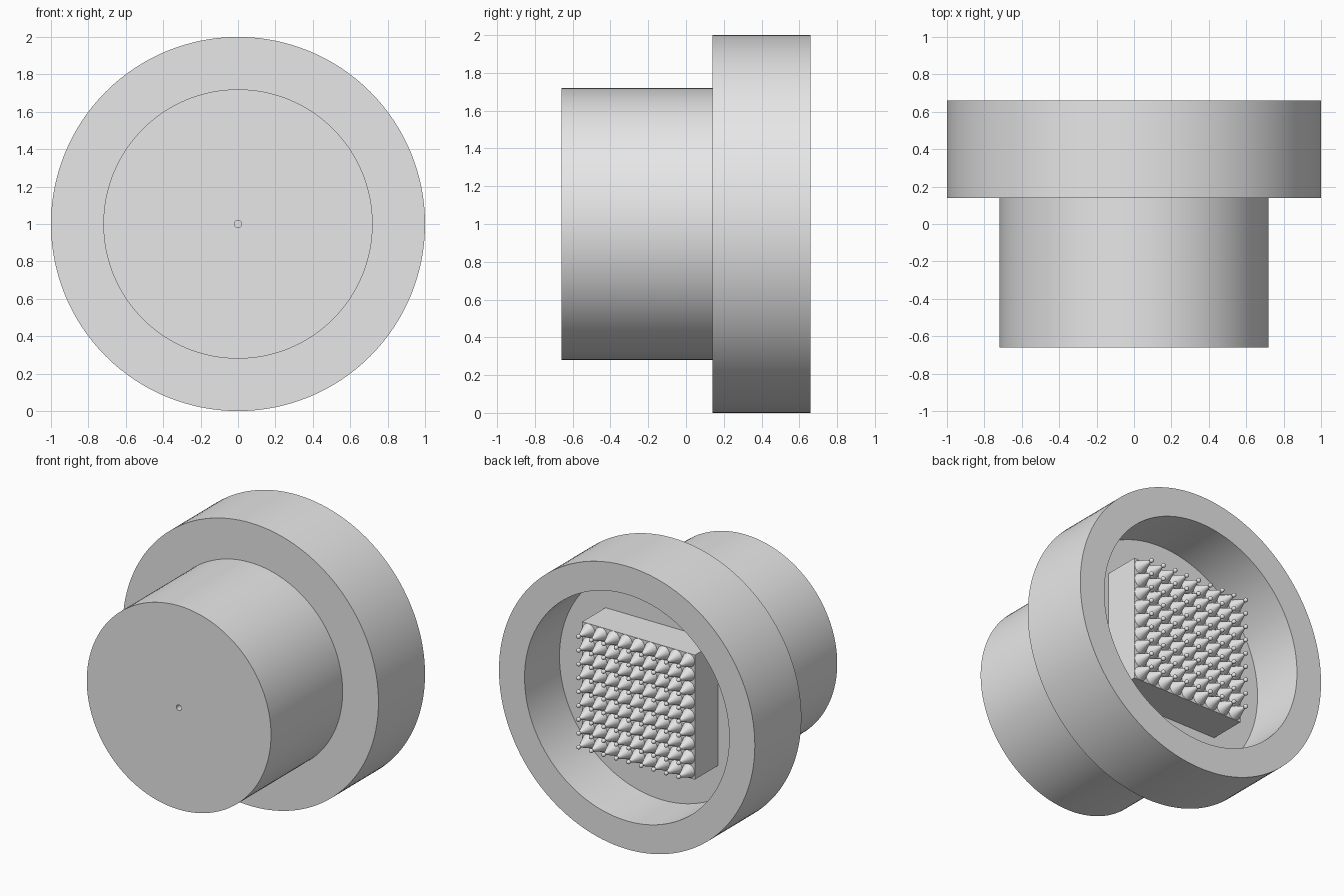
import bpy, bmesh, math
from mathutils import Vector

cube = bpy.data.objects.get("Cube")
if cube:
    bpy.data.objects.remove(cube, do_unlink=True)

grey = bpy.data.materials.new("plain_grey")
grey.use_nodes = True
grey.diffuse_color = (0.8, 0.8, 0.8, 1)
grey.node_tree.nodes["Principled BSDF"].inputs["Base Color"].default_value = (0.8, 0.8, 0.8, 1)

CENTRE_Z = 1.0


def finish(name, bm, location, smooth=True):
    """Turn a bmesh into a grey object."""
    bmesh.ops.recalc_face_normals(bm, faces=bm.faces)
    mesh = bpy.data.meshes.new(name)
    bm.to_mesh(mesh)
    bm.free()
    mesh.materials.append(grey)
    obj = bpy.data.objects.new(name, mesh)
    obj.location = location
    bpy.context.collection.objects.link(obj)
    if smooth:
        bpy.ops.object.select_all(action="DESELECT")
        obj.select_set(True)
        bpy.context.view_layer.objects.active = obj
        bpy.ops.object.shade_smooth_by_angle(angle=math.radians(35))
    return obj


def lathe(name, profile, steps, location, closed=False):
    """Spin (radius, y) points around the y axis."""
    bm = bmesh.new()
    verts = [bm.verts.new((r, y, 0)) for r, y in profile]
    edges = [bm.edges.new(pair) for pair in zip(verts, verts[1:])]
    if closed:
        edges.append(bm.edges.new((verts[-1], verts[0])))
    bmesh.ops.spin(bm, geom=verts + edges, cent=(0, 0, 0), axis=(0, 1, 0),
                   angle=math.tau, steps=steps, use_merge=False)
    bmesh.ops.remove_doubles(bm, verts=bm.verts, dist=1e-5)
    return finish(name, bm, location)


# Stepped round body: barrel, wide ring, rear recess and small centre hole
FLOOR, RIM, STEP, FRONT = 0.27, 0.66, 0.14, -0.66
lathe("body", [(0.02, FLOOR), (0.8, FLOOR), (0.8, RIM), (1, RIM), (1, STEP),
               (0.72, STEP), (0.72, FRONT), (0.02, FRONT)],
      128, (0, 0, CENTRE_Z), closed=True)

# Square block standing on the recess floor
HALF, FACE = 0.44, 0.53
bm = bmesh.new()
bmesh.ops.create_cube(bm, size=1)
bmesh.ops.scale(bm, vec=Vector((2 * HALF, FACE - FLOOR, 2 * HALF)), verts=bm.verts)
finish("pin_block", bm, (0, (FACE + FLOOR) / 2, CENTRE_Z), smooth=False)

# Cone with a ball tip, repeated in a square grid over the block
COUNT = 9
PITCH = 2 * HALF / COUNT
BALL, TIP = 0.015, 0.11
ball_arc = [(BALL * math.sin(a), TIP - BALL * math.cos(a))
            for a in (math.pi * i / 8 for i in range(2, 9))]
ball_arc[-1] = (0, TIP + BALL)
corner = -PITCH * (COUNT - 1) / 2
pins = lathe("pins", [(0, 0), (PITCH * 0.49, 0), (0.008, TIP - BALL * 0.9)] + ball_arc,
             20, (corner, FACE, CENTRE_Z + corner))
for label, offset in (("columns", (PITCH, 0, 0)), ("rows", (0, 0, PITCH))):
    array = pins.modifiers.new(label, "ARRAY")
    array.count = COUNT
    array.use_relative_offset = False
    array.use_constant_offset = True
    array.constant_offset_displace = offset
